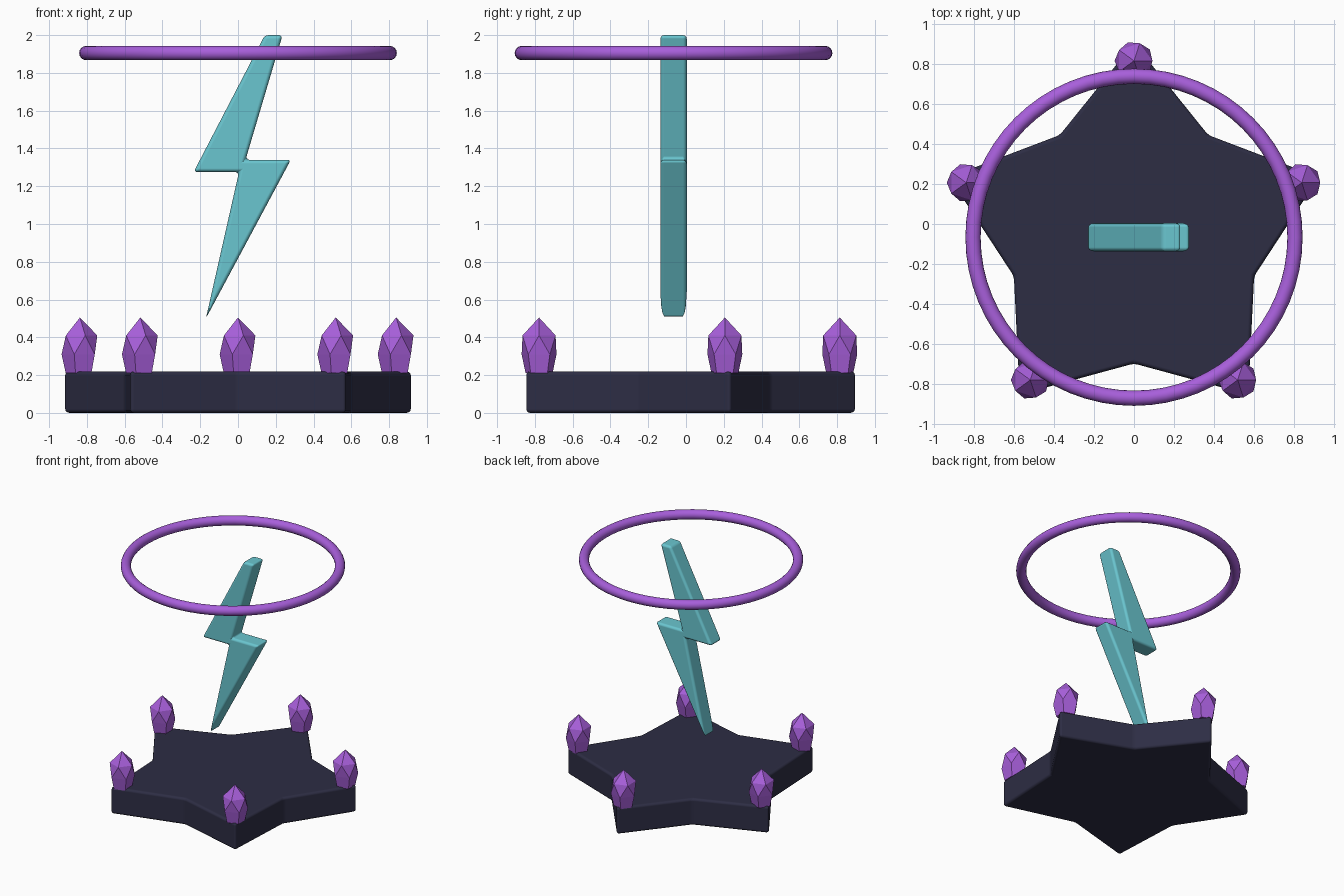
import bpy, bmesh, math

if "Cube" in bpy.data.objects:
    bpy.data.objects.remove(bpy.data.objects["Cube"])

CY = -0.066  # common centre of star, bolt and ring


def material(name, hex_colour):
    lin = []
    for i in (0, 2, 4):
        c = int(hex_colour[i:i + 2], 16) / 255
        lin.append(c / 12.92 if c <= 0.04045 else ((c + 0.055) / 1.055) ** 2.4)
    m = bpy.data.materials.new(name)
    m.diffuse_color = (*lin, 1)
    m.use_nodes = True
    m.node_tree.nodes["Principled BSDF"].inputs["Base Color"].default_value = m.diffuse_color
    return m


dark = material("dark_slate", "2D2D44")
purple = material("purple", "A85FDB")
teal = material("teal", "6AC6D0")


def make_object(name, bm, mat):
    bmesh.ops.recalc_face_normals(bm, faces=bm.faces)
    me = bpy.data.meshes.new(name)
    bm.to_mesh(me)
    bm.free()
    me.materials.append(mat)
    ob = bpy.data.objects.new(name, me)
    bpy.context.collection.objects.link(ob)
    return ob


def slab(name, points, direction, mat, bevel):
    """Extrude a closed outline along direction and round its edges."""
    bm = bmesh.new()
    face = bm.faces.new([bm.verts.new(p) for p in points])
    ext = bmesh.ops.extrude_face_region(bm, geom=[face], use_keep_orig=True)
    verts = [g for g in ext["geom"] if isinstance(g, bmesh.types.BMVert)]
    bmesh.ops.translate(bm, verts=verts, vec=direction)
    ob = make_object(name, bm, mat)
    ob.data.shade_smooth()
    mod = ob.modifiers.new("rounded_edges", "BEVEL")
    mod.width = bevel
    mod.segments = 3
    mod.limit_method = 'ANGLE'
    mod.angle_limit = math.radians(30)
    mod.use_clamp_overlap = False
    mod.harden_normals = True
    return ob


def polar(r, angle, z, centre=(0, CY)):
    return (centre[0] + r * math.cos(angle), centre[1] + r * math.sin(angle), z)


# Star base
star = [polar(0.97 if i % 2 == 0 else 0.63, math.pi / 2 + i * math.pi / 5, 0)
        for i in range(10)]
slab("star_base", star, (0, 0, 0.22), dark, 0.02)

# Lightning bolt
outline = [(0.142, 2.0), (0.236, 2.0), (0.04, 1.34), (0.28, 1.34),
           (-0.17, 0.50), (0.005, 1.275), (-0.235, 1.275)]
slab("lightning_bolt", [(x, CY - 0.07, z) for x, z in outline],
     (0, 0.14, 0), teal, 0.02)


# Faceted crystals on the star tips
def crystal(name, centre):
    bm = bmesh.new()
    rings = []
    for z, r, offset in ((0.21, 0.075, 0.5), (0.31, 0.097, 0.5), (0.41, 0.092, 0)):
        rings.append([bm.verts.new(polar(r, (k + offset) * math.tau / 5, z, centre))
                      for k in range(5)])
    low, mid, up = rings
    apex = bm.verts.new((*centre, 0.505))
    bm.faces.new(low[::-1])
    for k in range(5):
        n = (k + 1) % 5
        bm.faces.new((low[k], low[n], mid[n], mid[k]))
        bm.faces.new((mid[k], up[n], up[k]))
        bm.faces.new((mid[k], mid[n], up[n]))
        bm.faces.new((up[k], up[n], apex))
    make_object(name, bm, purple)


for i in range(5):
    x, y, _ = polar(0.88, math.pi / 2 + i * math.tau / 5, 0)
    crystal(f"crystal_{i + 1}", (x, y))

# Floating ring
bpy.ops.mesh.primitive_torus_add(major_radius=0.803, minor_radius=0.038,
                                 major_segments=64, minor_segments=16,
                                 location=(0, CY, 1.905))
ring = bpy.context.object
ring.name = "floating_ring"
ring.data.materials.append(purple)
ring.data.shade_smooth()
